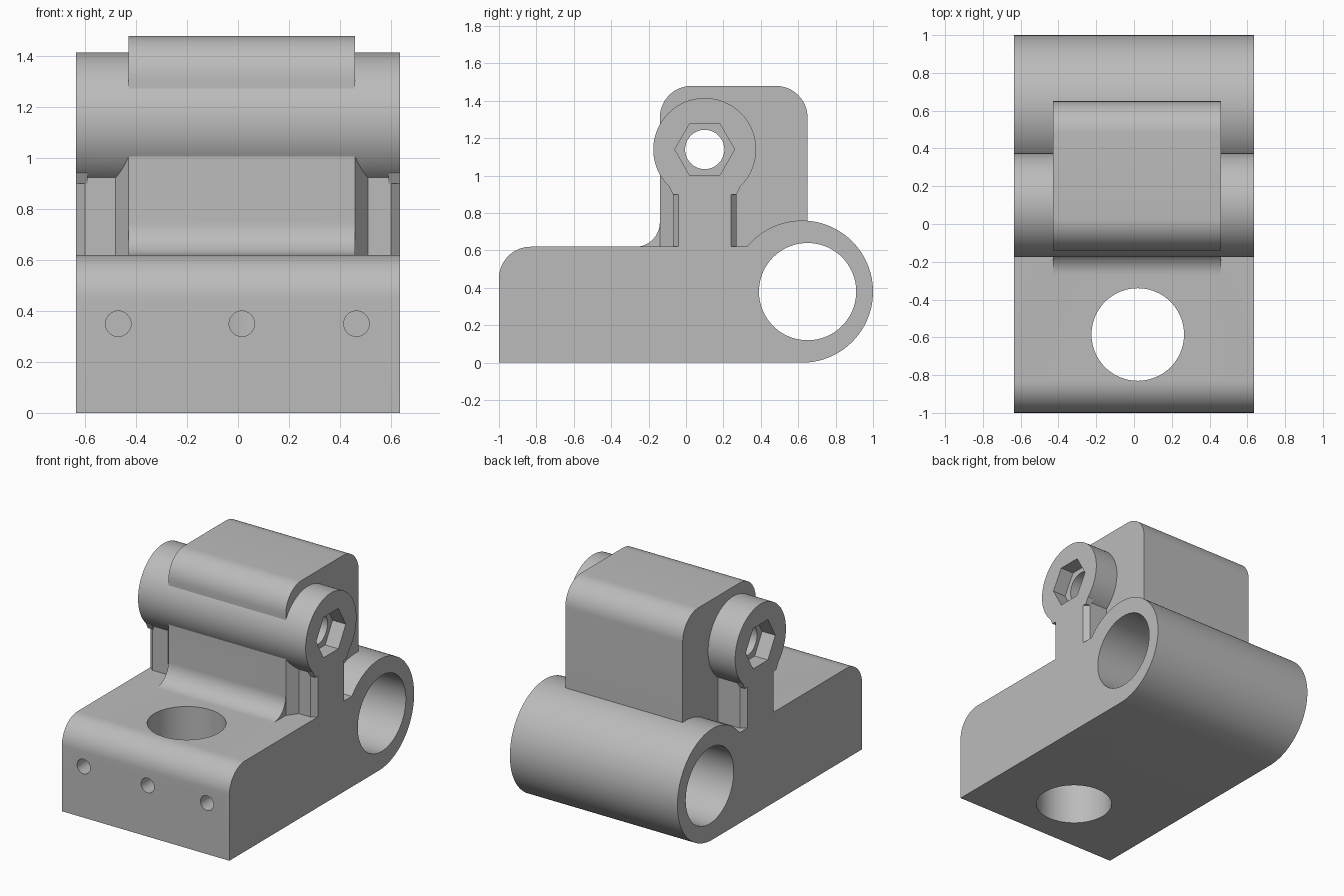
import bpy, bmesh, math
from mathutils import Vector

if "Cube" in bpy.data.objects:
    bpy.data.objects.remove(bpy.data.objects["Cube"], do_unlink=True)

GREY = (0.5, 0.5, 0.5, 1)
mat = bpy.data.materials.new("plain grey")
mat.use_nodes = True
mat.diffuse_color = GREY
mat.node_tree.nodes["Principled BSDF"].inputs["Base Color"].default_value = GREY

HALF = 0.635           # half width of the bracket
BOSS = (0.10, 1.14)    # pivot axis (y, z)


def arc(cy, cz, r, start, end, n=16):
    angles = [math.radians(start + (end - start) * i / n) for i in range(n + 1)]
    return [(cy + r * math.cos(a), cz + r * math.sin(a)) for a in angles]


def circle(cy, cz, r, n=64):
    return arc(cy, cz, r, 0, 360, n)[:-1]


def prism(name, outline, lo, hi, axis="X"):
    """Extrude a 2D outline along an axis from lo to hi."""
    place = {"X": lambda a, b, t: (t, a, b),
             "Y": lambda a, b, t: (a, t, b),
             "Z": lambda a, b, t: (a, b, t)}[axis]
    bm = bmesh.new()
    face = bm.faces.new([bm.verts.new(place(a, b, lo)) for a, b in outline])
    out = bmesh.ops.extrude_face_region(bm, geom=[face])
    top = [v for v in out["geom"] if isinstance(v, bmesh.types.BMVert)]
    bmesh.ops.translate(bm, verts=top, vec=Vector(place(0, 0, hi - lo)))
    bmesh.ops.recalc_face_normals(bm, faces=bm.faces)
    mesh = bpy.data.meshes.new(name)
    bm.to_mesh(mesh)
    bm.free()
    mesh.materials.append(mat)
    obj = bpy.data.objects.new(name, mesh)
    bpy.context.collection.objects.link(obj)
    return obj


def combine(target, tool, operation):
    """Apply a boolean and drop the tool."""
    mod = target.modifiers.new(operation, "BOOLEAN")
    mod.operation, mod.solver, mod.object = operation, "EXACT", tool
    bpy.context.view_layer.objects.active = target
    bpy.ops.object.modifier_apply(modifier=mod.name)
    bpy.data.objects.remove(tool, do_unlink=True)


# Base plate with rounded nose, running into the rear tube
start = 180 - math.degrees(math.asin(0.24 / 0.38))
body = prism("hinge_bracket",
             [(-1, 0)] + arc(0.62, 0.38, 0.38, -90, start, 64)
             + arc(-0.83, 0.45, 0.17, 90, 180), -HALF, HALF)

# Upright block with rounded top and a fillet at its foot
block = prism("block",
              [(-0.27, 0.5), (0.65, 0.5)] + arc(0.48, 1.31, 0.17, 0, 90)
              + arc(0.03, 1.31, 0.17, 90, 180)
              + arc(-0.27, 0.75, 0.13, 0, -90), -0.43, 0.46)
combine(body, block, "UNION")

# Pivot boss across the full width
combine(body, prism("boss", circle(*BOSS, 0.275, 96), -HALF, HALF), "UNION")

# Posts below the boss ends, with chamfered outer edges and a small neck
for side, inner in ((1, 0.46), (-1, 0.43)):
    plan = [(inner - 0.05, -0.14), (inner, -0.14), (inner + 0.05, -0.07),
            (0.6, -0.07), (HALF, -0.04), (HALF, 0.24), (0.6, 0.27),
            (inner - 0.05, 0.27)]
    post = prism("post", [(side * x, y) for x, y in plan], 0.5, 1.1, "Z")
    combine(body, post, "UNION")
    neck = prism("neck", [(-0.07, 0.9), (0.27, 0.9), (0.29, 0.94), (0.29, 1.1),
                          (-0.09, 1.1), (-0.09, 0.94)],
                 *sorted((side * 0.59, side * HALF)))
    combine(body, neck, "UNION")

# Bores: rear tube, pivot hole, hexagon pockets
combine(body, prism("tube_bore", circle(0.65, 0.38, 0.26, 96), -1, 1), "DIFFERENCE")
combine(body, prism("pivot_bore", circle(*BOSS, 0.105), -1, 1), "DIFFERENCE")
for side in (1, -1):
    pocket = prism("hex_pocket", circle(*BOSS, 0.16, 6),
                   *sorted((side * (HALF - 0.1), side)))
    combine(body, pocket, "DIFFERENCE")

# Vertical mounting hole and the three front screw holes
combine(body, prism("mount_hole", circle(0.02, -0.585, 0.245, 80), -0.5, 1, "Z"),
        "DIFFERENCE")
for x, end in ((-0.47, -0.14), (0.015, -0.585), (0.465, -0.14)):
    combine(body, prism("screw_hole", circle(x, 0.35, 0.05, 32), -1.5, end, "Y"),
            "DIFFERENCE")

# Smooth curved walls, keep edges sharp
bpy.ops.object.select_all(action="DESELECT")
body.select_set(True)
bpy.context.view_layer.objects.active = body
bpy.ops.object.shade_smooth_by_angle(angle=math.radians(25))
